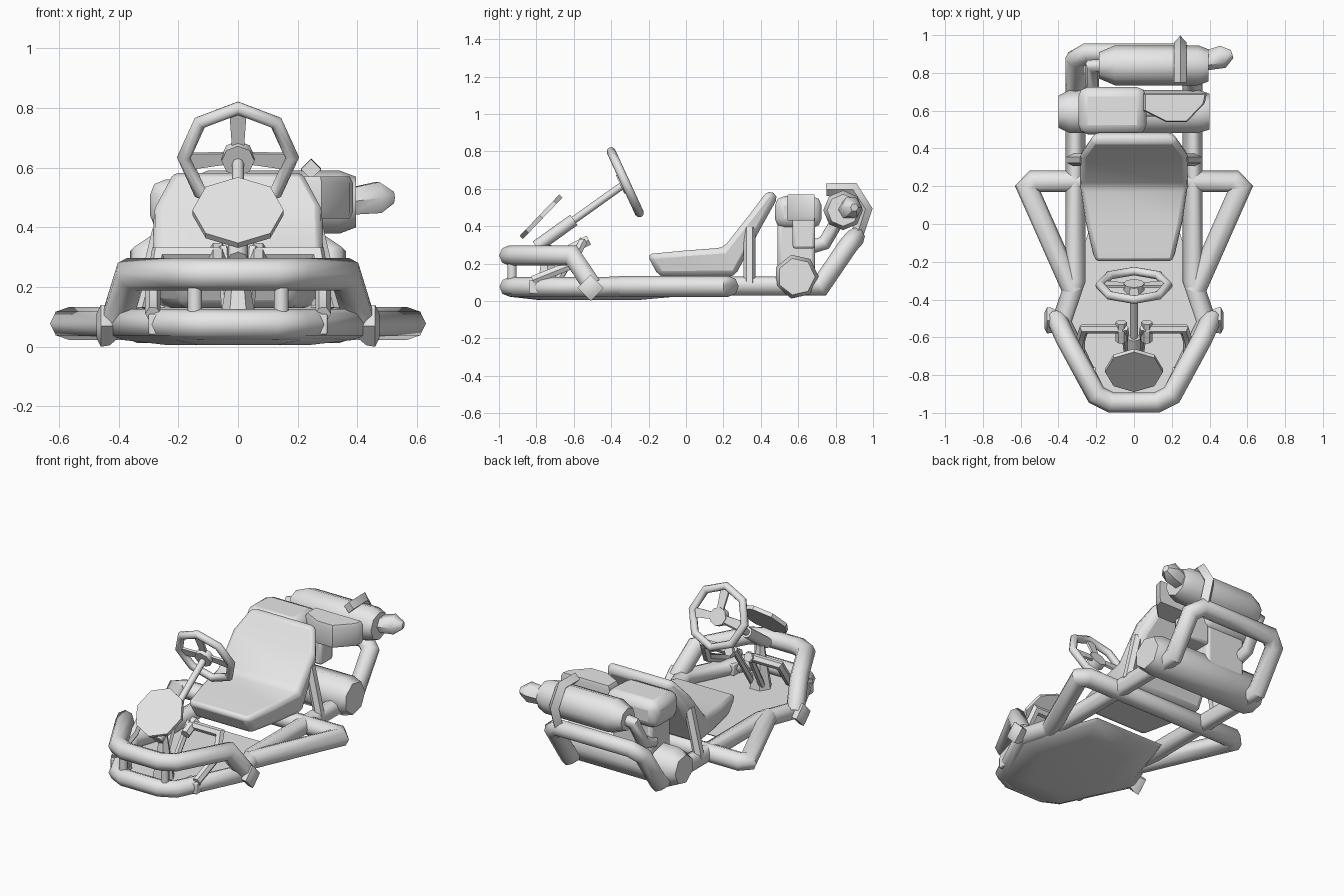
import bpy, bmesh, math
from mathutils import Vector

old = bpy.data.objects.get("Cube")
if old:
    bpy.data.objects.remove(old)

grey = bpy.data.materials.new("plain_grey")
grey.use_nodes = True
grey.diffuse_color = (0.8, 0.8, 0.8, 1)
grey.node_tree.nodes["Principled BSDF"].inputs["Base Color"].default_value = (0.8, 0.8, 0.8, 1)


def finish(name, bm, mirror=False, bevel=0, smooth=40):
    bmesh.ops.recalc_face_normals(bm, faces=bm.faces)
    mesh = bpy.data.meshes.new(name)
    bm.to_mesh(mesh)
    bm.free()
    mesh.materials.append(grey)
    ob = bpy.data.objects.new(name, mesh)
    bpy.context.collection.objects.link(ob)
    if bevel:
        mod = ob.modifiers.new("soft_edges", 'BEVEL')
        mod.width, mod.segments, mod.limit_method = bevel, 2, 'ANGLE'
    if mirror:
        mod = ob.modifiers.new("other_side", 'MIRROR')
        mod.merge_threshold = 0.0005
    bpy.ops.object.select_all(action='DESELECT')
    ob.select_set(True)
    bpy.context.view_layer.objects.active = ob
    bpy.ops.object.shade_smooth_by_angle(angle=math.radians(smooth))
    return ob


def tube(name, pts, r, sides=8, mirror=False, caps=True, smooth=50):
    """Mitred tube; r is one radius or one per point."""
    pts = [Vector(p) for p in pts]
    radii = r if isinstance(r, list) else [r] * len(pts)
    dirs = [(b - a).normalized() for a, b in zip(pts, pts[1:])]
    turn = dirs[0].to_track_quat('Z', 'Y')
    ring = [turn @ Vector((math.cos(a), math.sin(a), 0))
            for a in (2 * math.pi * k / sides for k in range(sides))]
    bm = bmesh.new()
    rows = []
    for i, p in enumerate(pts):
        if i:
            d = dirs[i - 1]
            n = (d + dirs[min(i, len(dirs) - 1)]).normalized()
            ring = [v - d * (v.dot(n) / d.dot(n)) for v in ring]
        rows.append([bm.verts.new(p + v * radii[i]) for v in ring])
    bridge(bm, rows, caps)
    return finish(name, bm, mirror, smooth=smooth)


def bridge(bm, rows, caps=True):
    """Skin a list of equal vertex rings."""
    for a, b in zip(rows, rows[1:]):
        for k in range(len(a)):
            bm.faces.new((a[k], a[k - 1], b[k - 1], b[k]))
    if caps:
        bm.faces.new(rows[0])
        bm.faces.new(rows[-1])


def prism(name, outline, levels, bevel=0, mirror=False):
    """Flat outline stacked at (height, scale) levels."""
    bm = bmesh.new()
    mid_y = sum(y for x, y in outline) / len(outline)
    mid_x = sum(x for x, y in outline) / len(outline)
    bridge(bm, [[bm.verts.new((mid_x + (x - mid_x) * s, mid_y + (y - mid_y) * s, z))
                 for x, y in outline] for z, s in levels])
    return finish(name, bm, mirror, bevel)


def box(name, lo, hi, bevel, mirror=False):
    outline = [(lo[0], lo[1]), (hi[0], lo[1]), (hi[0], hi[1]), (lo[0], hi[1])]
    return prism(name, outline, [(lo[2], 1), (hi[2], 1)], bevel, mirror)


# Frame: lower ring, rails and rear bumper as one mirrored tube
tube("main_frame", [(0, -.945, .075), (.12, -.945, .075), (.2, -.905, .075),
                    (.385, -.52, .075), (.31, -.3, .08), (.31, .72, .08),
                    (.31, .87, .3), (.25, .905, .34), (0, .905, .34)],
     .052, mirror=True, caps=False)
tube("front_bumper", [(0, -.945, .243), (.12, -.945, .243), (.2, -.905, .243),
                      (.36, -.61, .243), (.41, -.5, .08)], .054, mirror=True, caps=False)
tube("side_guard", [(0, .226, .078), (.53, .226, .078), (.564, .19, .078),
                    (.32, -.36, .078)], .056, mirror=True, caps=False)
tube("bumper_post", [(.145, -.93, .08), (.145, -.93, .24)], .025, mirror=True)
box("front_stub", (.2, -.84, .04), (.3, -.76, .11), .006, mirror=True)
tube("wheel_spindle", [(.4, -.51, .07), (.43, -.51, .07), (.46, -.51, .07), (.475, -.51, .07)],
     [.04, .065, .07, .04], 4, mirror=True)

# Floor pan, narrowing towards its underside
side = [(.12, -.96), (.22, -.92), (.4, -.52), (.33, -.3), (.24, -.04)]
prism("floor_pan", side + [(-x, y) for x, y in reversed(side)],
      [(.006, .6), (.022, .95), (.04, 1)])

# Seat: stations of upper edge, lower edge and half width
bm = bmesh.new()
rows = []
for yt, zt, yb, zb, w in [(-.21, .25, -.145, .13, .212), (0, .27, .06, .13, .26),
                          (.2, .285, .26, .13, .29), (.35, .475, .4, .39, .288),
                          (.44, .595, .495, .56, .222)]:
    rows.append([bm.verts.new(c) for c in
                 ((-w, yt, zt), (w, yt, zt), (w * .93, yb, zb), (-w * .93, yb, zb))])
bridge(bm, rows)
finish("seat", bm, bevel=.03, smooth=60)
tube("seat_strut", [(.33, .34, .09), (.26, .34, .39)], .032, 6, mirror=True)

# Steering
tube("steering_column", [(0, -.33, .625), (0, -.8, .29)], .02)
tube("column_sleeve", [(0, -.6, .433), (0, -.8, .29)], .034)
tube("column_leg", [(.05, -.55, .33), (.03, -.72, .05)], .02, 6, mirror=True)
tube("column_mount", [(0, -.74, .03), (0, -.74, .3)], [.07, .025], 6)
bpy.ops.mesh.primitive_torus_add(location=(0, -.325, .635), rotation=(math.radians(114.7), 0, 0),
                                 major_segments=8, minor_segments=8,
                                 major_radius=.181, minor_radius=.024)
wheel = bpy.context.object
wheel.name = "steering_wheel"
wheel.data.materials.append(grey)
bpy.ops.object.shade_smooth_by_angle(angle=math.radians(60))

centre = Vector((0, -.325, .635))
up = Vector((0, -.418, .908))
axis = Vector((0, .908, .418))
tube("wheel_hub", [centre - axis * .03, centre + axis * .012], .055, 8)
for name, angle in (("top", 90), ("left", -5), ("right", 185)):
    a = math.radians(angle)
    out = Vector((math.cos(a), 0, 0)) + up * math.sin(a)
    across = out.cross(axis)
    bm = bmesh.new()
    bmesh.ops.create_cube(bm, size=1)
    for v in bm.verts:
        x, y, z = v.co
        v.co = centre + out * (.11 + x * .15) + across * y * (.05 + .02 * x) + axis * z * .014
    finish("wheel_spoke_" + name, bm)

# Nose plate
slope = Vector((0, -.72, .69)) * .012
mid = Vector((0, -.775, .45))
tube("nose_plate", [mid - slope, mid + slope], .153, 8, smooth=30)

# Pedals
tube("pedal", [(.06, -.555, .31), (.265, -.555, .31), (.285, -.62, .19), (.285, -.82, .11)],
     .026, 6, mirror=True)
tube("pedal_pad", [(.068, -.52, .325), (.068, -.62, .275)], .03, 6, mirror=True)

# Engine and rear axle
tube("rear_axle", [(-.4, .59, .13), (-.34, .59, .13), (.34, .59, .13), (.4, .59, .13)],
     [.09, .12, .12, .1], 7)
box("engine_block", (-.24, .49, .15), (.03, .69, .42), .02)
box("engine_head", (-.295, .475, .39), (.065, .725, .56), .05)
box("carburettor", (.02, .57, .28), (.18, .69, .46), .015)
prism("air_box", [(.05, .69), (.385, .69), (.375, .64), (.28, .54), (.17, .54), (.05, .6)],
      [(.43, .94), (.45, 1), (.55, 1), (.57, .94)])

# Exhaust
tube("exhaust_header", [(-.22, .64, .28), (-.22, .74, .31), (-.22, .835, .47),
                        (-.12, .84, .485)], .036)
tube("muffler", [(-.185, .84, .485), (-.1, .84, .485), (.34, .84, .485), (.395, .84, .485)],
     [.07, .106, .106, .085], 8)
tube("exhaust_tip", [(.36, .86, .485), (.47, .885, .5), (.52, .9, .5)], [.05, .06, .022], 6)
tube("muffler_strap", [(.245, .91, .34), (.245, .96, .49), (.245, .892, .597),
                       (.245, .75, .595)], .034, 4)
